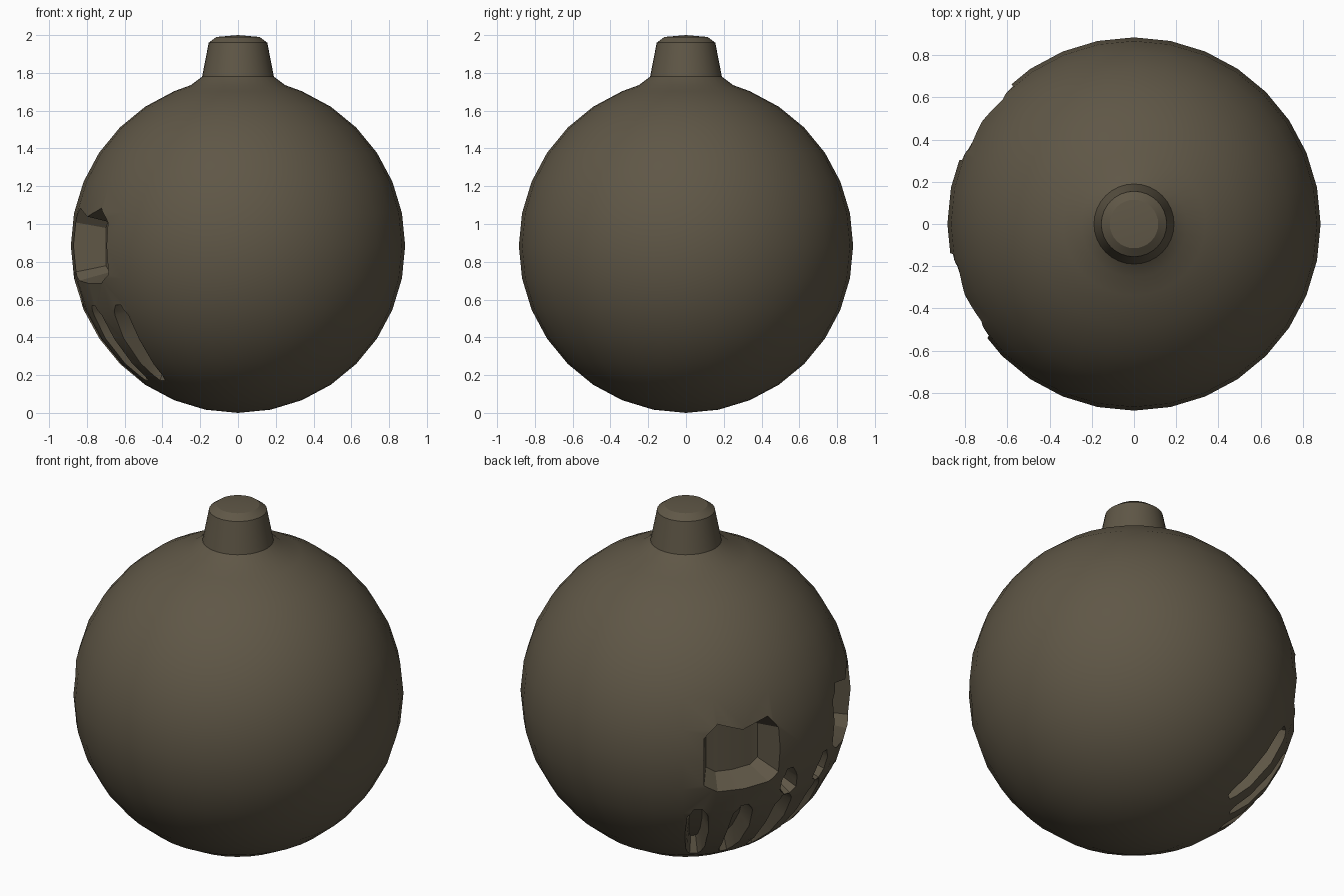
import bpy, bmesh
from math import sin, cos, radians, pi

if "Cube" in bpy.data.objects:
    bpy.data.objects.remove(bpy.data.objects["Cube"])

R = 0.885
FACE = 174.5   # direction of the carved face, degrees around z

mat = bpy.data.materials.new("dark_iron")
mat.diffuse_color = (0.115, 0.095, 0.062, 1)
mat.use_nodes = True
mat.node_tree.nodes["Principled BSDF"].inputs["Base Color"].default_value = mat.diffuse_color


def make_object(name, bm):
    bmesh.ops.recalc_face_normals(bm, faces=bm.faces)
    me = bpy.data.meshes.new(name)
    bm.to_mesh(me)
    bm.free()
    ob = bpy.data.objects.new(name, me)
    bpy.context.collection.objects.link(ob)
    me.materials.append(mat)
    return ob


def sph(r, az, el):
    a, e = radians(az), radians(el)
    return (r * cos(e) * cos(a), r * cos(e) * sin(a), R + r * sin(e))


# round body with neck: lathe of a profile, 32 sides
def body():
    n = 32
    prof = [(R * cos(radians(e)), R + R * sin(radians(e)))
            for e in [-90 + 11.25 * i for i in range(15)]]
    prof += [(0.25, 1.735), (0.19, 1.78), (0.155, 1.96), (0.115, 1.99), (0, 2.0)]
    bm = bmesh.new()
    rings = []
    for r, z in prof:
        k = 1 if r < 1e-4 else n
        rings.append([bm.verts.new((r * cos(2 * pi * i / n), r * sin(2 * pi * i / n), z))
                      for i in range(k)])
    for a, b in zip(rings, rings[1:]):
        for i in range(n):
            j = (i + 1) % n
            vs = [a[i % len(a)], a[j % len(a)], b[j % len(b)], b[i % len(b)]]
            bm.faces.new(list(dict.fromkeys(vs)))
    return make_object("round_body", bm)


# cutter between two edge lines (azimuth, elevation), tapering to a floor at r_in
def carve(bm, side, az0, el0, line_a, line_b, r_in, shrink):
    sheets = []
    for r, s in ((1.0, 1.1), (r_in, shrink)):
        sheets.append([[bm.verts.new(sph(r, FACE + side * (az0 + s * a), el0 + (s * 0.4 + 0.6) * e))
                        for a, e in line] for line in (line_a, line_b)])
    (oa, ob), (ia, ib) = sheets
    for i in range(len(oa) - 1):
        for p, q in ((oa, ob), (ob, ib), (ib, ia), (ia, oa)):
            bm.faces.new((p[i], p[i + 1], q[i + 1], q[i]))
    for i in (0, -1):
        bm.faces.new((oa[i], ob[i], ib[i], ia[i]))


bm = bmesh.new()
eye_top = [(-14, 8), (-10, 13), (0, 10), (9, 13), (14, 8)]
eye_low = [(-14, -9), (-10, -12), (0, -13), (9, -13), (14, -10)]
nose_l = [(-1, 6), (-4, 1), (-5, -4), (-2, -6)]
nose_r = [(2, 6), (4, 2), (4, -3), (1, -6)]
tooth = [(2, 18), (5, 14), (6, 5), (6, -7), (5, -15), (3, -18)]
for side in (-1, 1):
    carve(bm, side, 29, 0, eye_top, eye_low, 0.72, 0.85)      # eye sockets
    carve(bm, side, 9, -15, nose_l, nose_r, 0.77, 0.6)       # nostrils
    for az in (9, 27, 45):                                   # tooth slots
        carve(bm, side, az, -37.5, [(-a, e) for a, e in tooth], tooth, 0.79, 0.5)
cutter = make_object("face_cutter", bm)
cutter.hide_render = True
cutter.hide_viewport = False

ob = body()
mod = ob.modifiers.new("carved_face", "BOOLEAN")
mod.operation = "DIFFERENCE"
mod.solver = "EXACT"
mod.object = cutter
bpy.context.view_layer.objects.active = ob
ob.select_set(True)
bpy.ops.object.modifier_apply(modifier=mod.name)
bpy.data.objects.remove(cutter, do_unlink=True)
bpy.ops.object.shade_smooth_by_angle(angle=radians(30))
